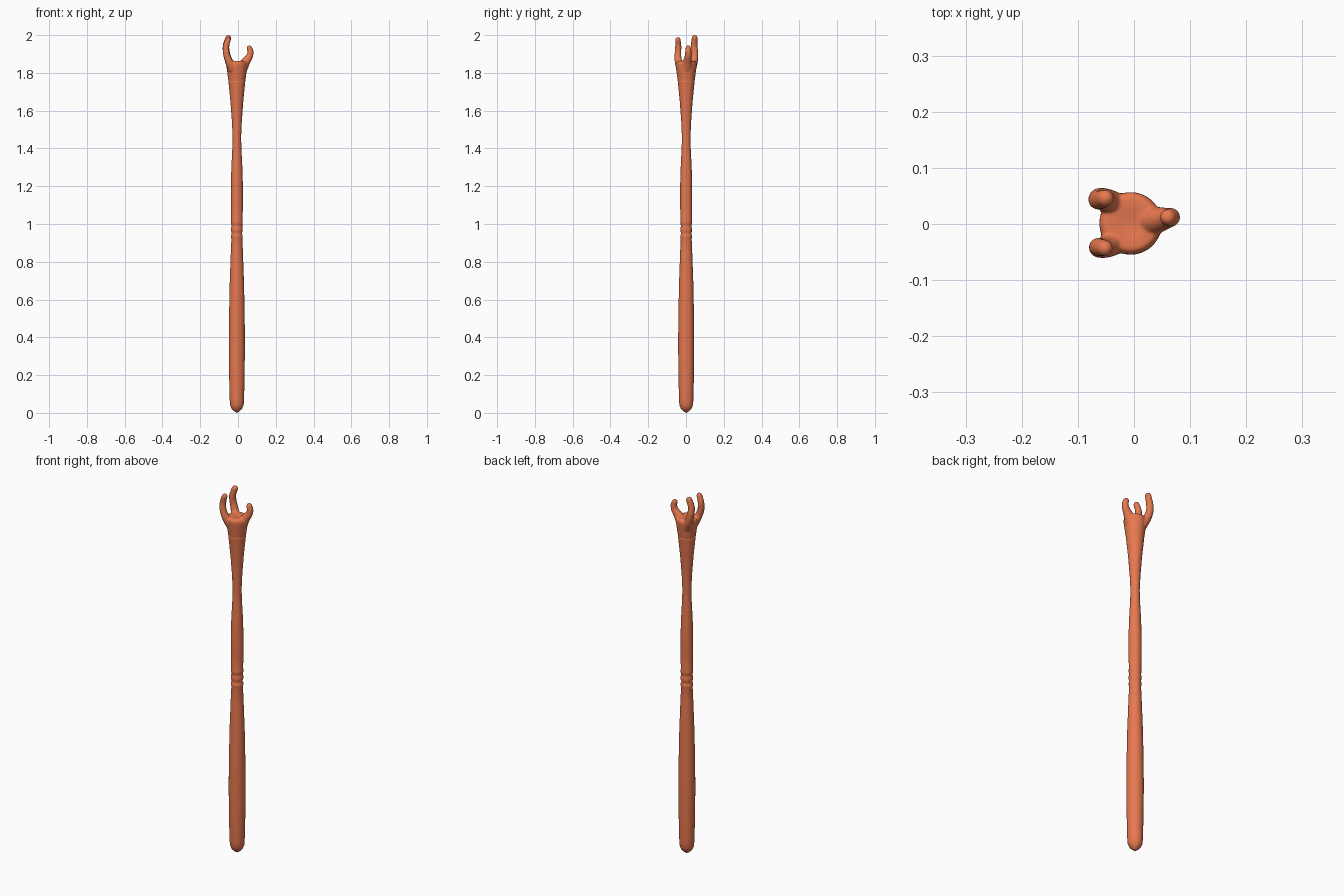
import bpy, bmesh, math
from mathutils import Vector, Matrix

if "Cube" in bpy.data.objects:
    bpy.data.objects.remove(bpy.data.objects["Cube"])

mat = bpy.data.materials.new("orange")
mat.diffuse_color = (0.80, 0.19, 0.08, 1)
mat.use_nodes = True
mat.node_tree.nodes["Principled BSDF"].inputs["Base Color"].default_value = mat.diffuse_color
AX, AY = -0.006, 0.001   # staff axis


def lathe(bm, profile, seg=40):
    """Revolve (radius, z) points around the staff axis; zero radius = pole."""
    rings = []
    for r, z in profile:
        if r == 0:
            rings.append([bm.verts.new((AX, AY, z))])
        else:
            rings.append([bm.verts.new((AX + r * math.cos(2 * math.pi * i / seg),
                                        AY + r * math.sin(2 * math.pi * i / seg), z))
                          for i in range(seg)])
    for a, b in zip(rings, rings[1:]):
        for i in range(seg):
            j = (i + 1) % seg
            if len(a) == 1:
                bm.faces.new((a[0], b[j], b[i]))
            elif len(b) == 1:
                bm.faces.new((a[i], a[j], b[0]))
            else:
                bm.faces.new((a[i], a[j], b[j], b[i]))


def spline(points, t):
    """Catmull-Rom through 4-component points (x, y, z, radius)."""
    n = len(points) - 1
    i = min(int(t * n), n - 1)
    u = t * n - i
    p = [Vector(points[min(max(k, 0), n)]) for k in range(i - 1, i + 3)]
    return 0.5 * (2 * p[1] + (p[2] - p[0]) * u
                  + (2 * p[0] - 5 * p[1] + 4 * p[2] - p[3]) * u * u
                  + (3 * p[1] - p[0] - 3 * p[2] + p[3]) * u ** 3)


def prong(bm, points, steps=36):
    """Tapered claw as a chain of overlapping balls, fused later."""
    for k in range(steps + 1):
        x, y, z, r = spline(points, k / steps)
        bmesh.ops.create_uvsphere(bm, u_segments=20, v_segments=14, radius=r,
                                  matrix=Matrix.Translation((x, y, z)))


def add(name, bm):
    bmesh.ops.recalc_face_normals(bm, faces=bm.faces)
    me = bpy.data.meshes.new(name)
    bm.to_mesh(me)
    bm.free()
    me.materials.append(mat)
    ob = bpy.data.objects.new(name, me)
    bpy.context.collection.objects.link(ob)
    for p in me.polygons:
        p.use_smooth = True
    return ob


# Shaft with grip, carved rings and flaring neck
bm = bmesh.new()
lathe(bm, [(0, 0), (0.012, 0.007), (0.028, 0.022), (0.036, 0.042), (0.038, 0.07),
           (0.041, 0.2), (0.0425, 0.36), (0.0415, 0.5), (0.038, 0.68),
           (0.032, 0.85), (0.029, 0.92), (0.031, 0.93), (0.031, 0.94),
           (0.028, 0.945), (0.028, 0.955), (0.031, 0.963), (0.031, 0.978),
           (0.0285, 0.985), (0.0285, 0.995), (0.031, 1.0), (0.031, 1.015),
           (0.030, 1.02), (0.032, 1.1), (0.032, 1.2), (0.029, 1.3),
           (0.024, 1.4), (0.0225, 1.46), (0.026, 1.54), (0.034, 1.65),
           (0.044, 1.75), (0.0455, 1.765), (0, 1.765)])
add("shaft", bm)

# Head: cup and three curled claws fused into one smooth form
bm = bmesh.new()
lathe(bm, [(0, 1.74), (0.0425, 1.74), (0.0465, 1.77), (0.052, 1.81),
           (0.056, 1.842), (0.055, 1.855), (0.047, 1.864), (0.03, 1.864),
           (0, 1.860)])
prong(bm, [(-0.028, 0.026, 1.825, 0.028), (-0.048, 0.042, 1.862, 0.021),
           (-0.061, 0.046, 1.905, 0.0185), (-0.063, 0.043, 1.945, 0.0175),
           (-0.051, 0.046, 1.985, 0.0155)])
prong(bm, [(-0.028, -0.024, 1.825, 0.028), (-0.048, -0.040, 1.862, 0.020),
           (-0.061, -0.043, 1.90, 0.0175), (-0.063, -0.041, 1.94, 0.0165),
           (-0.052, -0.043, 1.975, 0.0145)])
prong(bm, [(0.018, 0.003, 1.825, 0.033), (0.040, 0.007, 1.858, 0.024),
           (0.061, 0.011, 1.888, 0.018), (0.0655, 0.012, 1.912, 0.0165),
           (0.0605, 0.012, 1.931, 0.0145)])
head = add("claw_head", bm)
rm = head.modifiers.new("fuse", 'REMESH')
rm.mode = 'VOXEL'
rm.voxel_size = 0.0028
rm.use_smooth_shade = True
sm = head.modifiers.new("soften", 'SMOOTH')
sm.factor = 0.5
sm.iterations = 8
